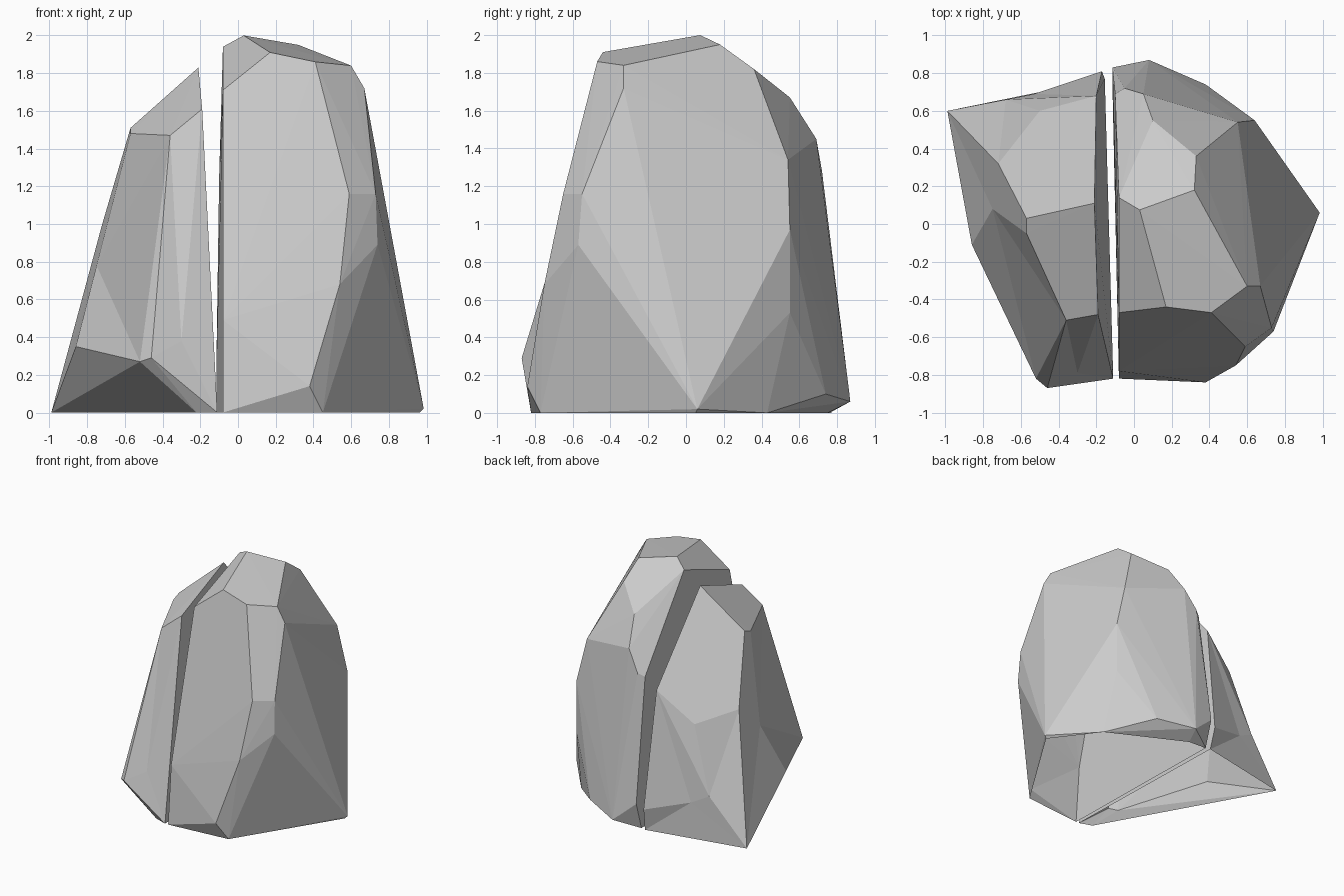
import bpy, bmesh
from math import radians
from mathutils import Vector

if "Cube" in bpy.data.objects:
    bpy.data.objects.remove(bpy.data.objects["Cube"])


def faceted_rock(name, corners, dents=()):
    """Flat-faced open-bottomed stone wrapped round its corner points.
    Dents are (point, push): wrapped while pushed out, then set back in."""
    bm = bmesh.new()
    for c in corners:
        bm.verts.new(c)
    moved = [(bm.verts.new(Vector(p) + Vector(push)), Vector(p)) for p, push in dents]
    hull = bmesh.ops.convex_hull(bm, input=bm.verts[:])
    for v, p in moved:
        if v.is_valid:
            v.co = p
    inner = {g for g in hull["geom_interior"] + hull["geom_unused"]
             if isinstance(g, bmesh.types.BMVert)}
    bmesh.ops.delete(bm, geom=list(inner), context='VERTS')
    bmesh.ops.recalc_face_normals(bm, faces=bm.faces[:])
    # Open underside
    base = [f for f in bm.faces if all(v.co.z < .001 for v in f.verts)]
    bmesh.ops.delete(bm, geom=base, context='FACES')
    bmesh.ops.dissolve_limit(bm, angle_limit=radians(.5),
                             verts=bm.verts[:], edges=bm.edges[:])
    mesh = bpy.data.meshes.new(name)
    bm.to_mesh(mesh)
    bm.free()
    ob = bpy.data.objects.new(name, mesh)
    bpy.context.collection.objects.link(ob)
    return ob


# Large stone, right of the crack
crown = [(.03, .075, 2), (.32, .18, 1.95), (.17, -.44, 1.91), (.41, -.47, 1.86),
         (.60, -.33, 1.84), (.67, -.33, 1.72), (.33, .36, 1.82), (.10, .55, 1.67)]
flanks = [(.59, -.65, 1.16), (.74, -.57, .89), (.54, -.75, .68), (.55, .54, 1.34),
          (.64, .55, .97), (.64, .55, .53), (.05, .69, 1.45)]
foot = [(.985, .06, .02), (.965, .05, 0), (.38, -.84, .14), (.45, -.77, 0),
        (.38, .74, .10), (.68, .43, 0), (.08, .87, .06), (.05, .75, 0)]
crack_side = [(-.08, .14, 1.94), (-.08, -.47, 1.71), (-.08, -.78, .49), (-.08, -.82, 0),
              (-.10, .69, 1.25), (-.05, .72, 1.28), (-.115, .83, .23), (-.115, .76, 0)]
faceted_rock("large_rock", crown + flanks + foot + crack_side,
             [((.73, -.55, 1.16), (.02, -.02, 0))])

# Small stone, left of the crack
crown = [(-.57, .03, 1.51), (-.57, -.05, 1.48), (-.36, -.51, 1.47)]
flanks = [(-.72, .32, 1.0), (-.50, .60, .92), (-.86, -.11, .35)]
foot = [(-.99, .60, 0), (-.52, -.82, .27), (-.46, -.87, .29), (-.22, -.78, 0)]
crack_side = [(-.21, .11, 1.83), (-.19, -.48, 1.61), (-.20, .68, 1.16),
              (-.17, .81, .19), (-.155, .77, 0), (-.11, -.82, 0)]
faceted_rock("small_rock", crown + flanks + foot + crack_side,
             [((-.68, .66, .38), (0, .10, .03)), ((-.53, .69, .30), (0, .10, 0)),
              ((-.75, .08, .78), (-.10, -.05, 0)), ((-.30, -.79, .38), (0, -.08, 0))])
